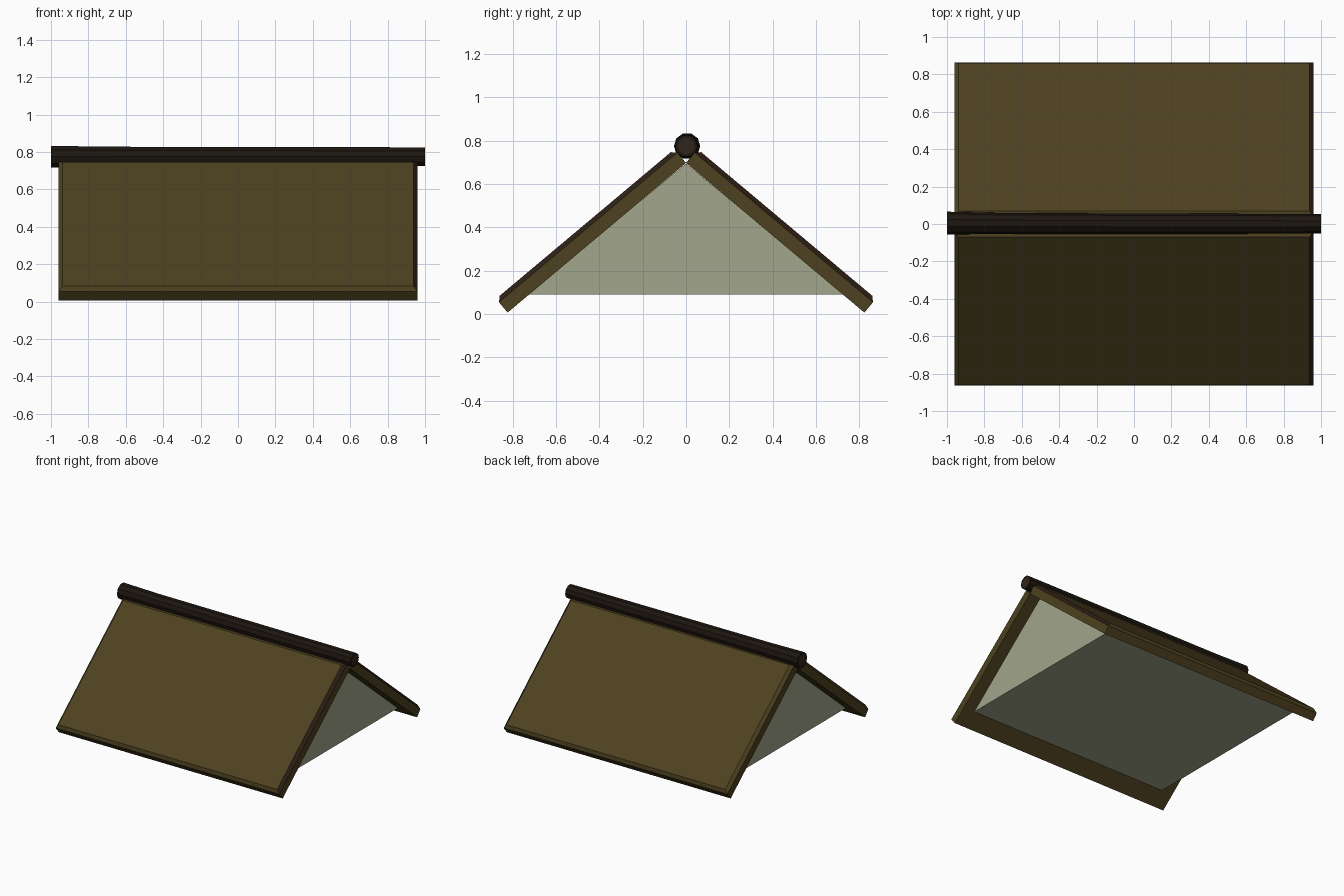
import bpy, bmesh, math
from mathutils import Vector

if "Cube" in bpy.data.objects:
    bpy.data.objects.remove(bpy.data.objects["Cube"])


def material(name, rgb):
    m = bpy.data.materials.new(name)
    m.diffuse_color = (*rgb, 1)
    m.use_nodes = True
    m.node_tree.nodes["Principled BSDF"].inputs["Base Color"].default_value = m.diffuse_color
    return m


OLIVE = material("olive_roof", (0.075, 0.053, 0.014))
EDGE = material("dark_edge", (0.028, 0.014, 0.008))
BARK = material("dark_wood", (0.012, 0.008, 0.005))
CUT = material("cut_wood", (0.032, 0.018, 0.010))
PLASTER = material("pale_gable", (0.36, 0.38, 0.26))


def make(name, bm, mats):
    bmesh.ops.recalc_face_normals(bm, faces=bm.faces[:])
    mesh = bpy.data.meshes.new(name)
    bm.to_mesh(mesh)
    bm.free()
    for m in mats:
        mesh.materials.append(m)
    ob = bpy.data.objects.new(name, mesh)
    bpy.context.collection.objects.link(ob)
    return ob


def loft(rings):
    """Skin between equal-length rings and cap both ends."""
    bm = bmesh.new()
    vs = [[bm.verts.new(p) for p in r] for r in rings]
    for a, b in zip(vs, vs[1:]):
        for i in range(len(a)):
            j = (i + 1) % len(a)
            bm.faces.new((a[i], a[j], b[j], b[i]))
    caps = bm.faces.new(vs[0]), bm.faces.new(vs[-1])
    return bm, caps


# Sloped roof panels with a chamfered upper rim
PITCH = math.radians(40)


def roof_panel(name, side):
    along = Vector((0, side * math.cos(PITCH), -math.sin(PITCH)))
    normal = Vector((0, side * math.sin(PITCH), math.cos(PITCH)))

    def ring(n, inset):
        x, s0, s1 = 0.96 - inset, -0.448 + inset, 0.627 - inset
        return [Vector((px, 0, 0)) + along * s + normal * n
                for px, s in ((-x, s0), (x, s0), (x, s1), (-x, s1))]

    bm, _ = loft([ring(0.534, 0), ring(0.596, 0), ring(0.617, 0.022)])
    bm.normal_update()
    for f in bm.faces:
        c = f.calc_center_median()
        if 0.94 < c.x < 0.958:      # dark chamfer on the right end
            f.material_index = 1
    make(name, bm, [OLIVE, EDGE])


roof_panel("front_roof_panel", -1)
roof_panel("back_roof_panel", 1)

# Triangular gable body under the panels
tri = ((-0.732, 0.09), (0.732, 0.09), (0, 0.694))
bm, _ = loft([[(x, y, z) for y, z in tri] for x in (-0.865, 0.865)])
make("gable_body", bm, [PLASTER])

# Slightly tapered ridge log with pale cut ends
SIDES = 10


def log_ring(x, y, z, r):
    return [(x, y + r * math.cos(math.tau * i / SIDES),
             z + r * math.sin(math.tau * i / SIDES)) for i in range(SIDES)]


bm, caps = loft([log_ring(-1, 0.005, 0.775, 0.061),
                 log_ring(-0.7, 0.003, 0.775, 0.056),
                 log_ring(0.8, 0.001, 0.775, 0.053),
                 log_ring(1, 0.001, 0.775, 0.052)])
bm.normal_update()
bmesh.ops.inset_individual(bm, faces=list(caps), thickness=0.013)
for f in caps:
    f.material_index = 1
make("ridge_log", bm, [BARK, CUT])
